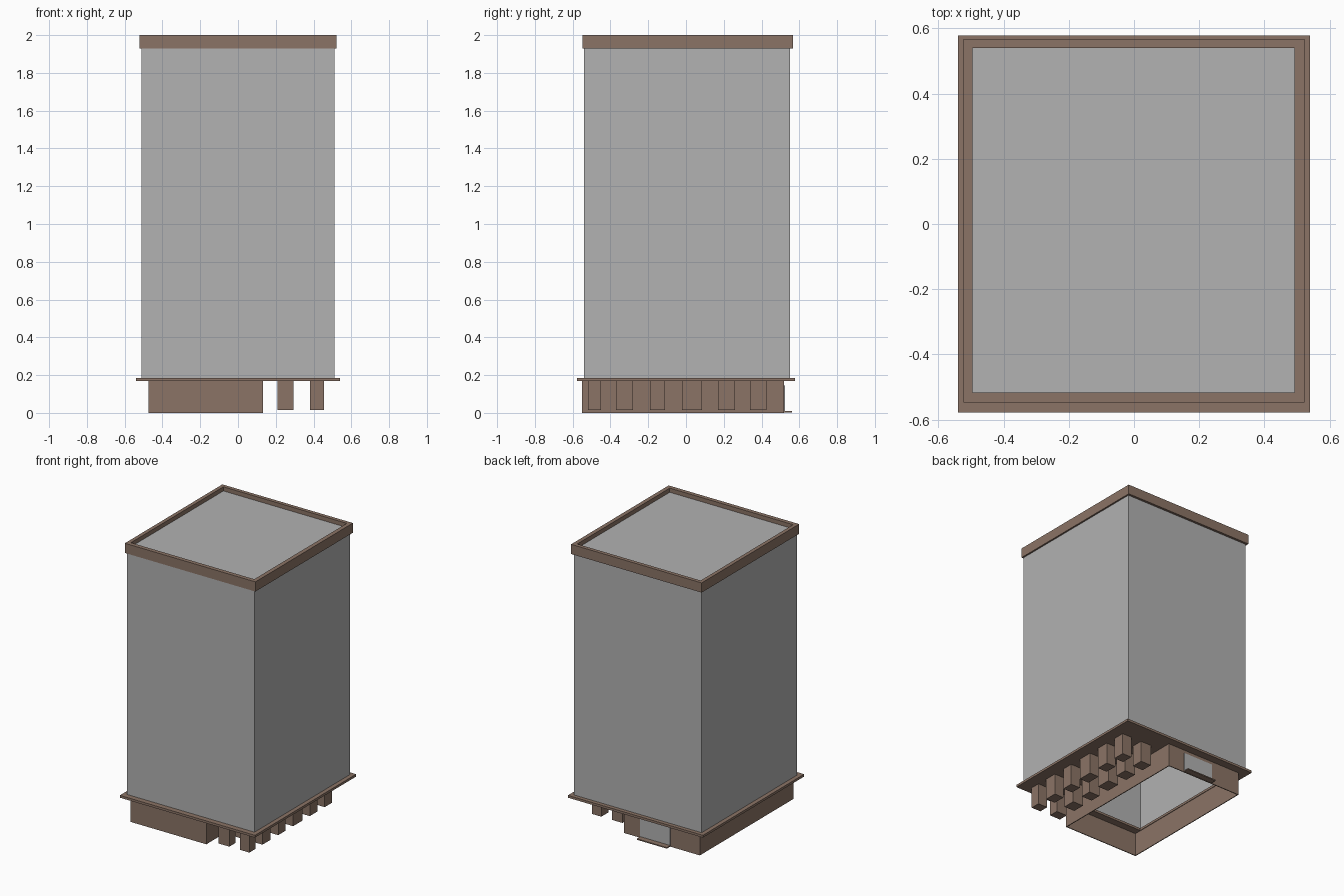
import bpy
import bmesh

if "Cube" in bpy.data.objects:
    bpy.data.objects.remove(bpy.data.objects["Cube"], do_unlink=True)


def material(name, rgb):
    mat = bpy.data.materials.new(name)
    mat.use_nodes = True
    mat.diffuse_color = (*rgb, 1)
    mat.node_tree.nodes["Principled BSDF"].inputs["Base Color"].default_value = (*rgb, 1)
    return mat


grey = material("wall grey", (0.445, 0.445, 0.445))
brown = material("trim brown", (0.258, 0.174, 0.133))


def add_object(name, bm, mat):
    bmesh.ops.recalc_face_normals(bm, faces=bm.faces)
    mesh = bpy.data.meshes.new(name)
    bm.to_mesh(mesh)
    bm.free()
    mesh.materials.append(mat)
    obj = bpy.data.objects.new(name, mesh)
    bpy.context.collection.objects.link(obj)
    return obj


def box(name, x, y, z, mat):
    """Solid box from (min, max) pairs."""
    bm = bmesh.new()
    bmesh.ops.create_cube(bm, size=1)
    for v in bm.verts:
        v.co = [r[0] if c < 0 else r[1] for c, r in zip(v.co, (x, y, z))]
    return add_object(name, bm, mat)


def frame(name, outer, inner, z, mat):
    """Rectangular ring; outer and inner are (x0, x1, y0, y1)."""
    bm = bmesh.new()

    def loop(r, h):
        corners = ((r[0], r[2]), (r[1], r[2]), (r[1], r[3]), (r[0], r[3]))
        return [bm.verts.new((px, py, h)) for px, py in corners]

    loops = [loop(outer, z[0]), loop(outer, z[1]), loop(inner, z[1]), loop(inner, z[0])]
    for a, b in zip(loops, loops[1:] + loops[:1]):
        for i in range(4):
            j = (i + 1) % 4
            bm.faces.new((a[i], a[j], b[j], b[i]))
    return add_object(name, bm, mat)


# Tower shaft, hollow, closed by the roof
shaft = (-0.51, 0.51, -0.54, 0.55)
frame("tower_walls", shaft, (-0.505, 0.505, -0.535, 0.545), (0.185, 1.96), grey)
box("roof", (-0.505, 0.505), (-0.535, 0.545), (1.955, 1.97), grey)

# Parapet around the roof
frame("parapet", (-0.522, 0.522, -0.547, 0.567), (-0.495, 0.492, -0.517, 0.54), (1.93, 2.0), brown)

# Overhanging floor slab, open above the lobby
frame("floor_slab", (-0.54, 0.54, -0.578, 0.578), (-0.465, 0.12, -0.49, 0.51), (0.168, 0.185), brown)

# Lobby enclosure with rear door and threshold
frame("lobby_walls", (-0.475, 0.132, -0.55, 0.52), (-0.469, 0.126, -0.544, 0.514), (0, 0.17), brown)
box("rear_door", (-0.24, 0.0), (0.518, 0.523), (0.01, 0.145), grey)
box("door_step", (-0.24, 0.0), (0.519, 0.562), (0.002, 0.01), brown)

# Two rows of supporting pillars
rows = {"inner": (0.21, 0.295), "outer": (0.38, 0.455)}
spans = [(-0.52, -0.45), (-0.37, -0.28), (-0.19, -0.11), (-0.02, 0.085), (0.17, 0.26), (0.34, 0.425)]
for row, x in rows.items():
    for i, y in enumerate(spans, 1):
        box(f"{row}_pillar_{i}", x, y, (0.015, 0.17), brown)
